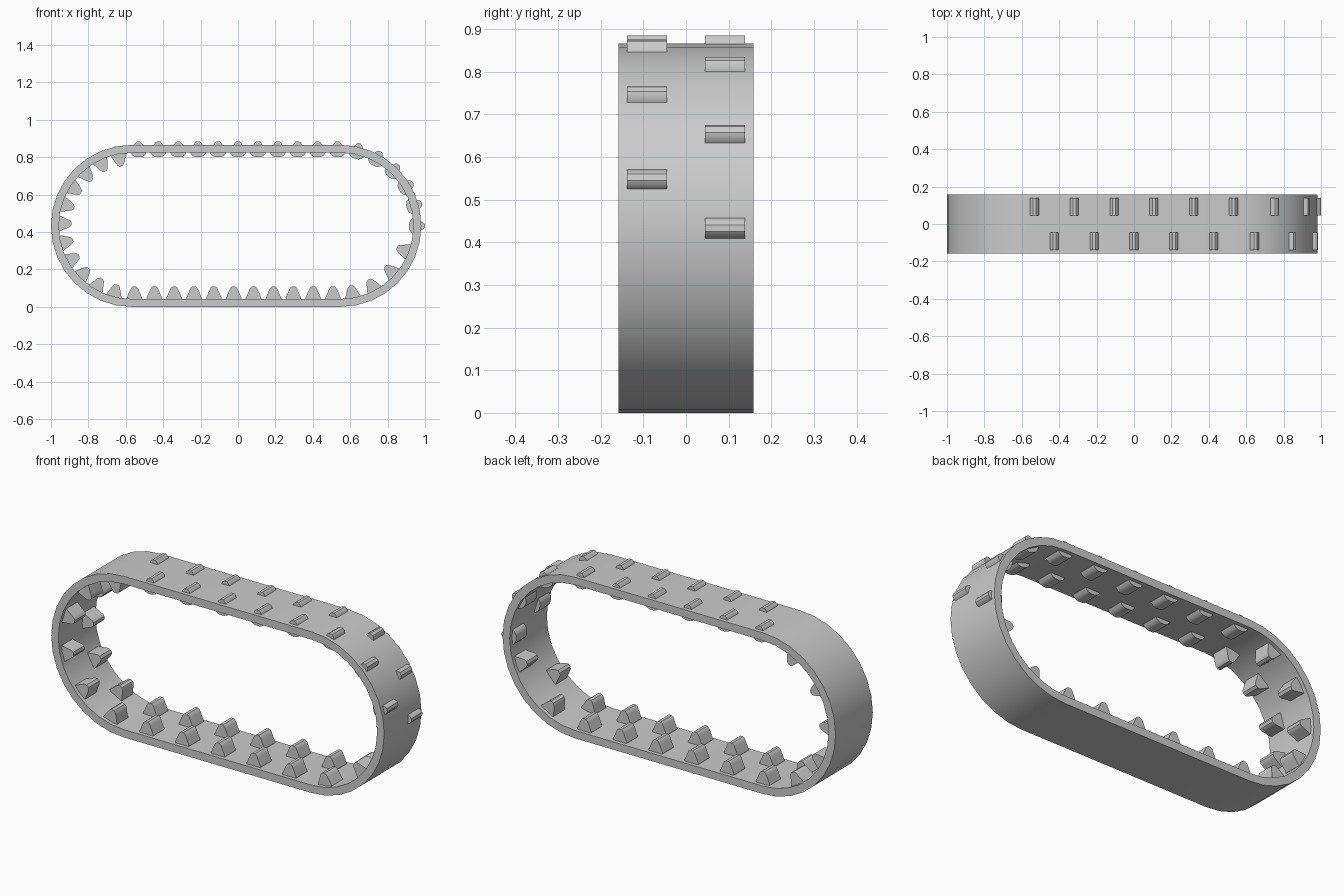
import bpy, bmesh, math

if "Cube" in bpy.data.objects:
    bpy.data.objects.remove(bpy.data.objects["Cube"])

CX, HALF, CZ = -0.01, 0.557, 0.433    # stadium centre, half straight, mid height
R_OUT, R_IN = 0.433, 0.391            # belt radii
HALF_W = 0.158                        # belt half width

grey = bpy.data.materials.new("rubber grey")
grey.diffuse_color = (0.6, 0.6, 0.6, 1)
grey.use_nodes = True
grey.node_tree.nodes["Principled BSDF"].inputs["Base Color"].default_value = grey.diffuse_color


def finish(bm, name):
    bmesh.ops.recalc_face_normals(bm, faces=bm.faces)
    me = bpy.data.meshes.new(name)
    bm.to_mesh(me)
    bm.free()
    me.materials.append(grey)
    ob = bpy.data.objects.new(name, me)
    bpy.context.collection.objects.link(ob)
    bpy.ops.object.select_all(action='DESELECT')
    ob.select_set(True)
    bpy.context.view_layer.objects.active = ob
    bpy.ops.object.shade_smooth_by_angle(angle=math.radians(30))
    return ob


def stadium(r, n=16):
    pts = []
    for side, start in ((1, -90), (-1, 90)):
        for i in range(n + 1):
            a = math.radians(start + 180 * i / n)
            pts.append((CX + side * HALF + r * math.cos(a), CZ + r * math.sin(a)))
    return pts


# belt: closed band with a rectangular section
bm = bmesh.new()
rings = []
for r, y in ((R_OUT, -HALF_W), (R_OUT, HALF_W), (R_IN, HALF_W), (R_IN, -HALF_W)):
    rings.append([bm.verts.new((x, y, z)) for x, z in stadium(r)])
count = len(rings[0])
for k in range(4):
    a, b = rings[k], rings[(k + 1) % 4]
    for i in range(count):
        j = (i + 1) % count
        bm.faces.new((a[i], a[j], b[j], b[i]))
finish(bm, "track_belt")

# lug: rounded wedge profile (half width, height), tip at 0.085
HALF_PROFILE = [(0.014, 0.0), (0.031, 0.007), (0.042, 0.021), (0.032, 0.044),
                (0.022, 0.067), (0.017, 0.077), (0.008, 0.084)]
PROFILE = HALF_PROFILE + [(-w, h) for w, h in reversed(HALF_PROFILE)]


def add_lug(bm, x, z, ux, uz, row):
    """Lug with its base at (x, z), tip pointing along (ux, uz)."""
    ends = []
    for y in (row * 0.0915 - 0.0465, row * 0.0915 + 0.0465):
        ends.append([bm.verts.new((x + w * uz + h * ux, y, z - w * ux + h * uz))
                     for w, h in PROFILE])
    n = len(PROFILE)
    bm.faces.new(ends[0])
    bm.faces.new(ends[1])
    for i in range(n):
        j = (i + 1) % n
        bm.faces.new((ends[0][i], ends[0][j], ends[1][j], ends[1][i]))


def arc_lug(bm, side, deg, outward, row):
    a = math.radians(deg)
    c, s = math.cos(a), math.sin(a)
    r = 0.368 if outward else 0.408
    d = 1 if outward else -1
    add_lug(bm, CX + side * HALF + r * c, CZ + r * s, d * c, d * s, row)


# lugs whose tips poke out through the top and upper right of the belt
bm = bmesh.new()
for i in range(11):
    add_lug(bm, -0.532 + 0.1064 * i, 0.801, 0, 1, 1 if i % 2 == 0 else -1)
for i in range(6):
    arc_lug(bm, 1, 77 - 15.4 * i, True, -1 if i % 2 == 0 else 1)
finish(bm, "outward_lugs")

# lugs whose tips point into the loop: left end, bottom, lower right
bm = bmesh.new()
for i in range(11):
    arc_lug(bm, -1, 100.6 + 15.5 * i, False, -1 if i % 2 == 0 else 1)
for i in range(1, 12):
    add_lug(bm, -0.66 + 0.1062 * i, 0.025, 0, 1, -1 if i % 2 == 0 else 1)
for deg, row in ((-80, -1), (-62, 1), (-42, -1), (-21, 1)):
    arc_lug(bm, 1, deg, False, row)
finish(bm, "inward_lugs")
